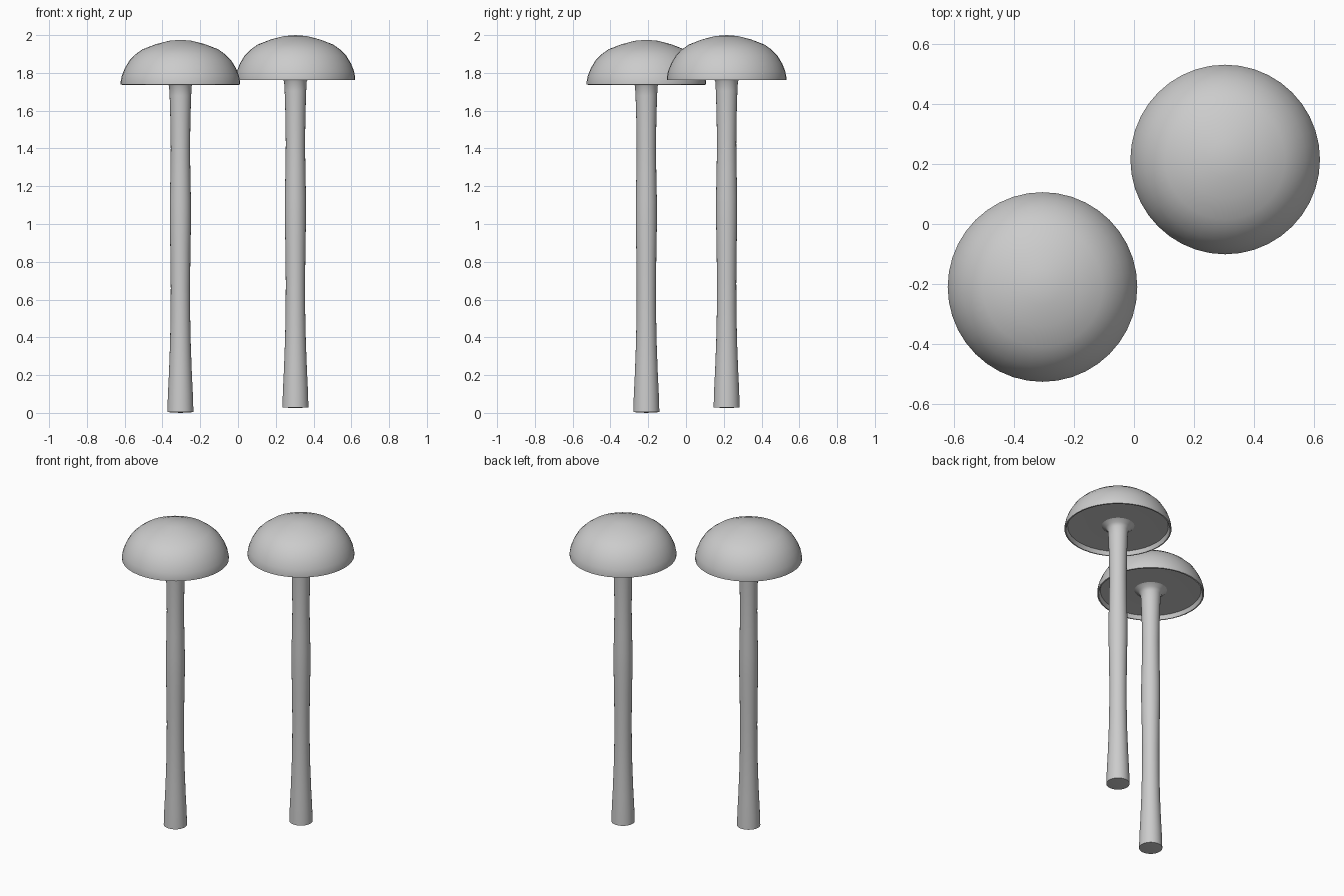
import bpy, bmesh, math

if "Cube" in bpy.data.objects:
    bpy.data.objects.remove(bpy.data.objects["Cube"], do_unlink=True)

grey = bpy.data.materials.new("plain grey")
grey.use_nodes = True
colour = (0.6, 0.6, 0.6, 1)
grey.diffuse_color = colour
grey.node_tree.nodes["Principled BSDF"].inputs["Base Color"].default_value = colour


def lathe(name, profile, location, sides=40):
    """Spin a (radius, height) profile about z; zero radii become poles."""
    bm = bmesh.new()
    points = [bm.verts.new((r, 0, z)) for r, z in profile]
    edges = [bm.edges.new(pair) for pair in zip(points, points[1:])]
    bmesh.ops.spin(bm, geom=points + edges, cent=(0, 0, 0), axis=(0, 0, 1),
                   angle=math.tau, steps=sides, use_duplicate=False)
    bmesh.ops.remove_doubles(bm, verts=bm.verts[:], dist=0.0005)
    bmesh.ops.recalc_face_normals(bm, faces=bm.faces[:])
    mesh = bpy.data.meshes.new(name)
    bm.to_mesh(mesh)
    bm.free()
    mesh.materials.append(grey)
    obj = bpy.data.objects.new(name, mesh)
    obj.location = location
    bpy.context.collection.objects.link(obj)
    bpy.ops.object.select_all(action="DESELECT")
    obj.select_set(True)
    bpy.context.view_layer.objects.active = obj
    bpy.ops.object.shade_smooth_by_angle(angle=math.radians(45))


# Domed cap with a softly pointed top, a thin rim and a recessed underside
cap = [(0, 1.975), (0.06, 1.97), (0.13, 1.952), (0.2, 1.925), (0.235, 1.9),
       (0.268, 1.868), (0.294, 1.825), (0.31, 1.785), (0.316, 1.755),
       (0.316, 1.738), (0.308, 1.737), (0.298, 1.762), (0.2, 1.765),
       (0.11, 1.765), (0, 1.765)]

# Slender stalk, wide at the foot, bulging at mid height, flaring into the cap
stalk = [(0, 0), (0.069, 0.004), (0.066, 0.1), (0.061, 0.2), (0.055, 0.36),
         (0.052, 0.5), (0.051, 0.66), (0.053, 0.85), (0.056, 1.0),
         (0.056, 1.12), (0.053, 1.25), (0.051, 1.4), (0.053, 1.55),
         (0.057, 1.68), (0.06, 1.73), (0.072, 1.75), (0.1, 1.767)]

for side, spot in (("right", (-0.305, -0.21, 0)), ("left", (0.304, 0.215, 0.025))):
    lathe(side + "_mushroom_cap", cap, spot)
    lathe(side + "_mushroom_stalk", stalk, spot)
